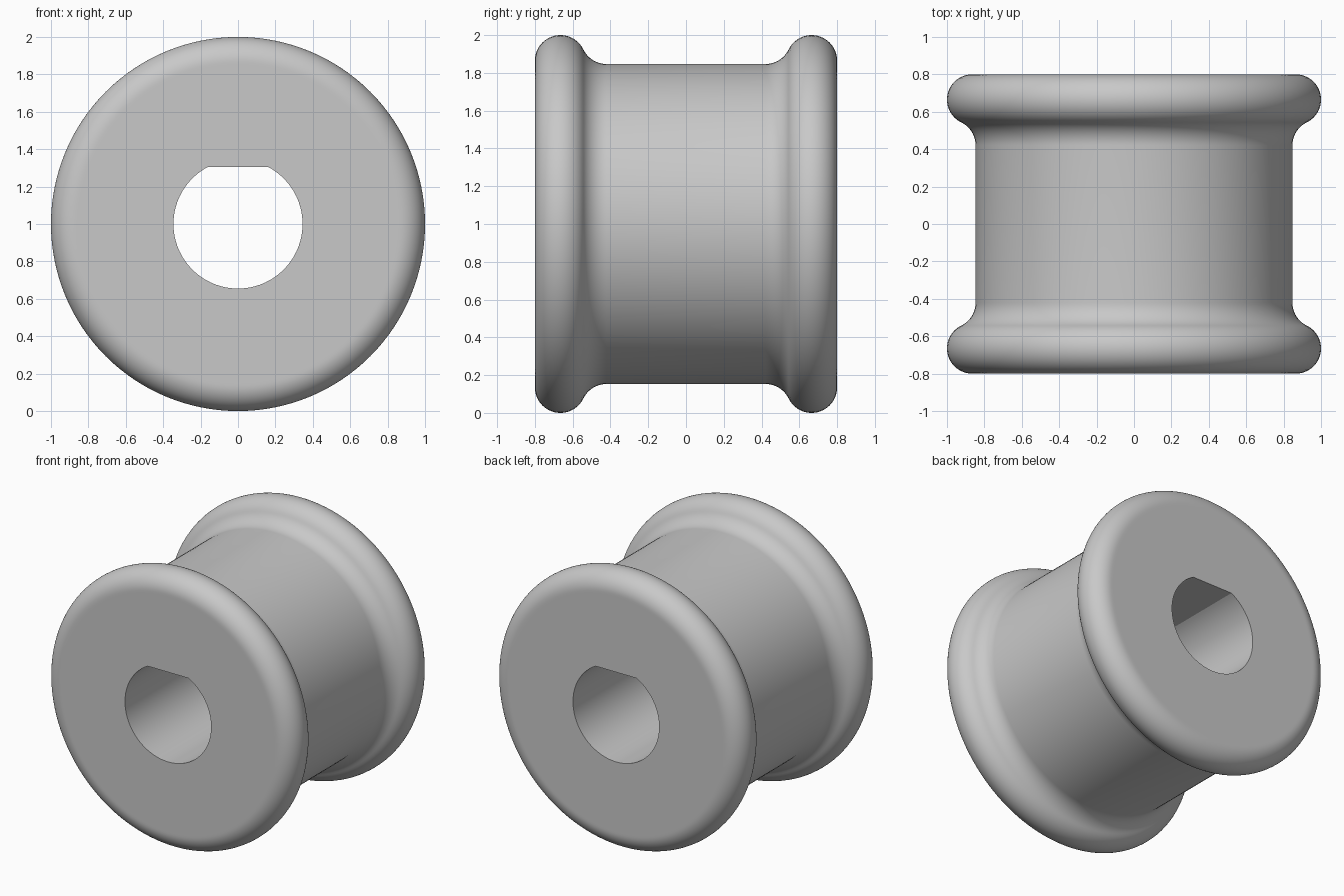
import bpy, bmesh
from math import sin, cos, pi, radians, atan2, hypot

cube = bpy.data.objects.get("Cube")
if cube:
    bpy.data.objects.remove(cube, do_unlink=True)

SEGMENTS = 128
HALF_LENGTH = 0.80
BORE_RADIUS = 0.345
FLAT_STEPS = 10                      # ring steps from the top to each flat corner
FLAT_HEIGHT = BORE_RADIUS * cos(2 * pi * FLAT_STEPS / SEGMENTS)
CORE_RADIUS = 0.847
RIM = 0.135                          # radius of the rounded flange edge


def arc(centre, radius, start, end, steps):
    return [(centre[0] + radius * cos(start + (end - start) * i / steps),
             centre[1] + radius * sin(start + (end - start) * i / steps))
            for i in range(steps + 1)]


# Half profile as (distance along axis, radius): rounded flange, then cove
rim_centre = (HALF_LENGTH - RIM, 1 - RIM)
cove_y = 0.42
dy, dr = cove_y - rim_centre[0], 0.12
cove = hypot(dy, dr) - RIM
tangent = atan2(dr, dy)
half = [(HALF_LENGTH, 1 - RIM - 0.015)]
half += arc(rim_centre, RIM, 0, tangent, 24)
half += arc((cove_y, CORE_RADIUS + cove), cove, tangent - pi, -pi / 2, 12)[1:]
profile = half + [(-y, r) for y, r in reversed(half)]


def bore_radius(angle):
    c = cos(angle)
    return min(BORE_RADIUS, FLAT_HEIGHT / c) if c > 0 else BORE_RADIUS


# Sweep the profile round the axis and close it through the D-shaped bore
bm = bmesh.new()
columns = []
for i in range(SEGMENTS):
    a = 2 * pi * i / SEGMENTS
    b = bore_radius(a)
    loop = [(HALF_LENGTH, b)] + profile + [(-HALF_LENGTH, b)]
    columns.append([bm.verts.new((r * sin(a), y, 1 + r * cos(a))) for y, r in loop])
for i, col in enumerate(columns):
    nxt = columns[(i + 1) % SEGMENTS]
    for j in range(len(col)):
        k = (j + 1) % len(col)
        bm.faces.new((col[j], col[k], nxt[k], nxt[j]))
bmesh.ops.recalc_face_normals(bm, faces=bm.faces)

mesh = bpy.data.meshes.new("flanged_bushing")
bm.to_mesh(mesh)
bm.free()
bushing = bpy.data.objects.new("flanged_bushing", mesh)
bpy.context.collection.objects.link(bushing)

# Plain grey finish
grey = bpy.data.materials.new("light_grey")
grey.use_nodes = True
colour = (0.58, 0.58, 0.58, 1)
grey.diffuse_color = colour
grey.node_tree.nodes["Principled BSDF"].inputs["Base Color"].default_value = colour
mesh.materials.append(grey)

# Smooth curves, sharp bore edges
bpy.ops.object.select_all(action='DESELECT')
bushing.select_set(True)
bpy.context.view_layer.objects.active = bushing
bpy.ops.object.shade_smooth_by_angle(angle=radians(25))
